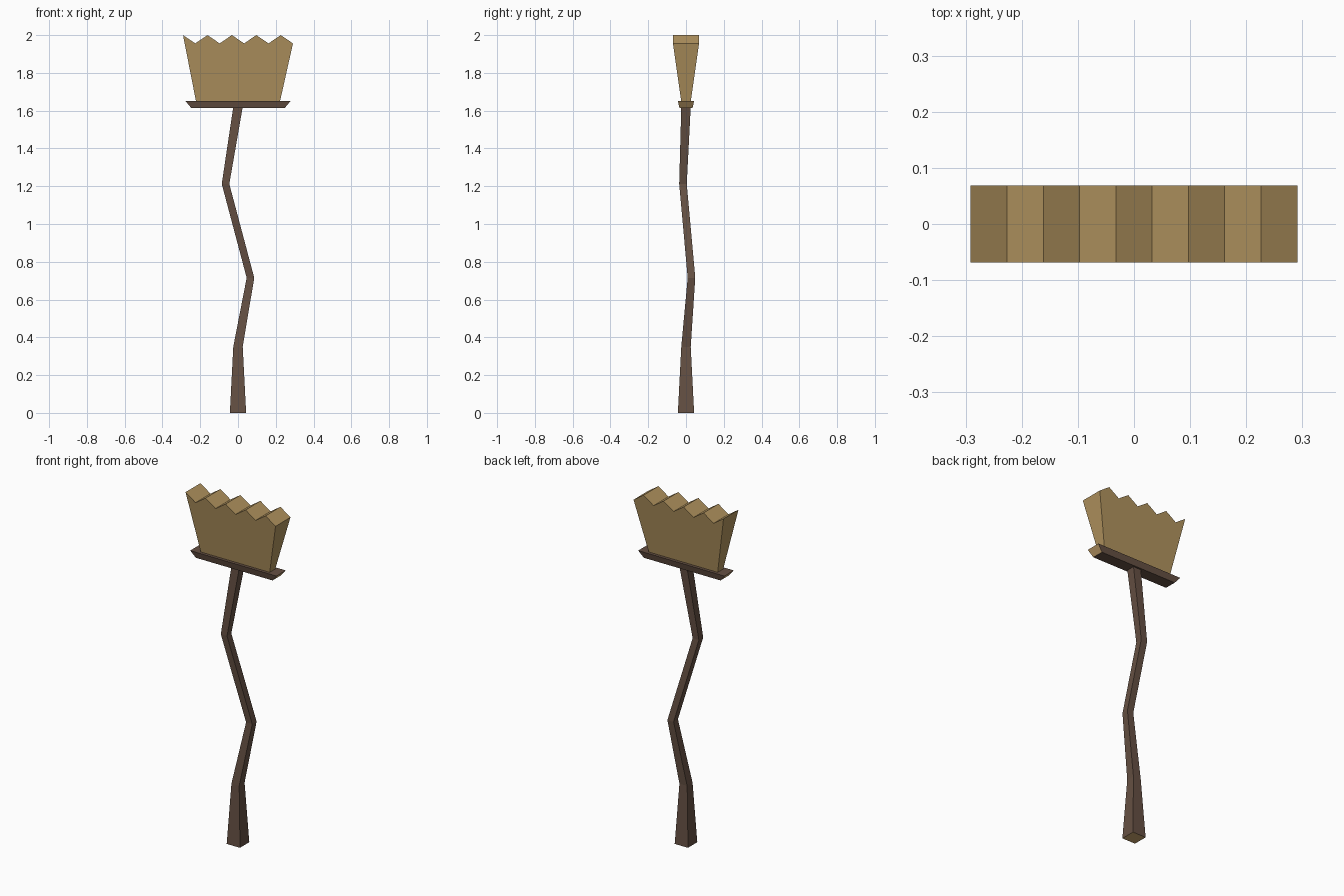
import bpy, bmesh

if "Cube" in bpy.data.objects:
    bpy.data.objects.remove(bpy.data.objects["Cube"])


def material(name, rgb):
    m = bpy.data.materials.new(name)
    lin = [((c / 255 + 0.055) / 1.055) ** 2.4 for c in rgb]
    m.diffuse_color = (*lin, 1)
    m.use_nodes = True
    m.node_tree.nodes["Principled BSDF"].inputs["Base Color"].default_value = m.diffuse_color
    return m


bark = material("dark_wood", (101, 80, 67))
straw = material("straw", (178, 148, 95))
cut_wood = material("cut_wood", (205, 168, 112))


def finish(name, bm, mats):
    bmesh.ops.recalc_face_normals(bm, faces=bm.faces)
    me = bpy.data.meshes.new(name)
    bm.to_mesh(me)
    bm.free()
    for m in mats:
        me.materials.append(m)
    ob = bpy.data.objects.new(name, me)
    bpy.context.collection.objects.link(ob)
    return ob


def loft(name, rings, mats):
    """Rectangular tube through rings of (x, y, z, half_x, half_y)."""
    bm = bmesh.new()
    loops = [[bm.verts.new((x + sx * hx, y + sy * hy, z))
              for sx, sy in ((-1, -1), (1, -1), (1, 1), (-1, 1))]
             for x, y, z, hx, hy in rings]
    for a, b in zip(loops, loops[1:]):
        for i in range(4):
            j = (i + 1) % 4
            bm.faces.new((a[i], a[j], b[j], b[i]))
    bm.faces.new(loops[0][::-1])
    bm.faces.new(loops[-1])
    return finish(name, bm, mats)


# Crooked handle with a flared foot
handle = loft("handle", [
    (0, 0, 0, 0.043, 0.043),
    (0, 0, 0.35, 0.025, 0.025),
    (0.066, 0.029, 0.715, 0.02, 0.02),
    (-0.066, -0.016, 1.212, 0.02, 0.02),
    (0, 0, 1.62, 0.025, 0.025)], [bark, cut_wood])
# sawn end of the handle
for p in handle.data.polygons:
    p.material_index = int(p.normal.z < -0.9)

# Cross board with pale slanted ends
board = loft("cross_board", [
    (0, 0, 1.615, 0.248, 0.035),
    (0, 0, 1.652, 0.279, 0.043)], [bark, cut_wood])
for p in board.data.polygons:
    p.material_index = int(abs(p.normal.x) > 0.5)

# Flared bristle block with a zigzag top
bm = bmesh.new()
SEG = 9
rows = []
for side in (-1, 1):
    low = [bm.verts.new((x, side * 0.025, 1.648)) for x in (-0.222, 0.222)]
    top = [bm.verts.new((-0.291 + 0.582 * i / SEG, side * 0.069,
                         1.956 if i % 2 else 2.0)) for i in range(SEG + 1)]
    bm.faces.new(low + top[::-1])
    rows.append(low + top[::-1])
front, back = rows
for i in range(len(front)):
    j = (i + 1) % len(front)
    bm.faces.new((front[i], front[j], back[j], back[i]))
finish("bristles", bm, [straw])
